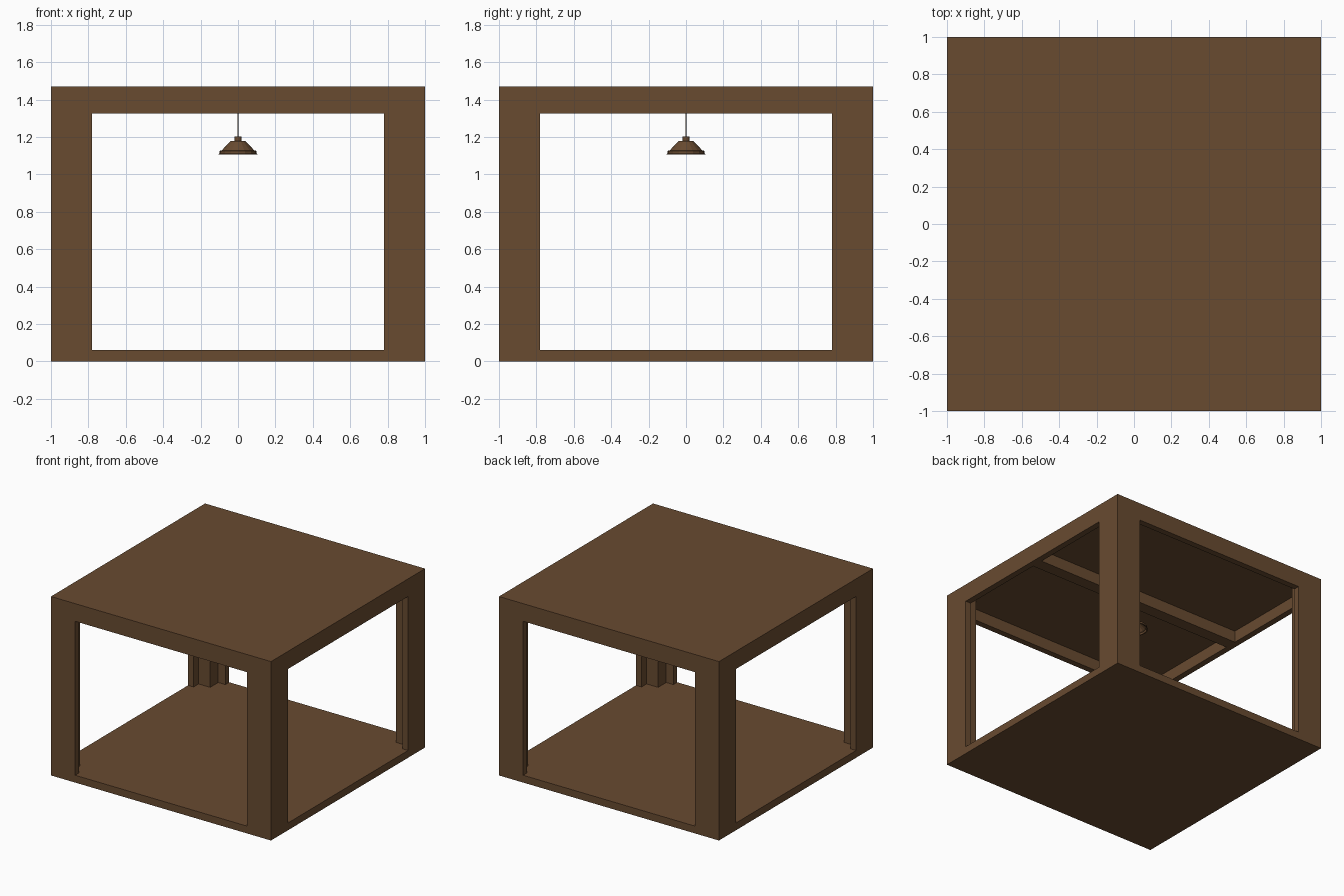
import bpy, bmesh, math
from mathutils import Matrix

cube = bpy.data.objects.get("Cube")
if cube:
    bpy.data.objects.remove(cube, do_unlink=True)

wood = bpy.data.materials.new("brown wood")
wood.use_nodes = True
colour = (0.14, 0.07, 0.03, 1)
wood.diffuse_color = colour
wood.node_tree.nodes["Principled BSDF"].inputs["Base Color"].default_value = colour

FLOOR, LINTEL, CEILING, TOP = 0.06, 1.325, 1.42, 1.47
OPEN, INNER, POST = 0.78, 0.95, 0.845   # opening edge, wall inside, post inside


def finish(name, bm):
    bmesh.ops.recalc_face_normals(bm, faces=bm.faces)
    mesh = bpy.data.meshes.new(name)
    bm.to_mesh(mesh)
    bm.free()
    mesh.materials.append(wood)
    obj = bpy.data.objects.new(name, mesh)
    bpy.context.collection.objects.link(obj)
    return obj


def box(name, low, high):
    bm = bmesh.new()
    size = [b - a for a, b in zip(low, high)]
    mid = [(a + b) / 2 for a, b in zip(low, high)]
    bmesh.ops.create_cube(bm, size=1, matrix=Matrix.Translation(mid) @ Matrix.Diagonal((*size, 1)))
    return finish(name, bm)


def prism(name, outline, bottom, top):
    bm = bmesh.new()
    face = bm.faces.new([bm.verts.new((x, y, bottom)) for x, y in outline])
    out = bmesh.ops.extrude_face_region(bm, geom=[face], use_keep_orig=True)
    verts = [g for g in out["geom"] if isinstance(g, bmesh.types.BMVert)]
    bmesh.ops.translate(bm, verts=verts, vec=(0, 0, top - bottom))
    return finish(name, bm)


def lathe(name, profile, sides):
    bm = bmesh.new()
    verts = [bm.verts.new((r, 0, z)) for r, z in profile]
    edges = [bm.edges.new(pair) for pair in zip(verts, verts[1:])]
    bmesh.ops.spin(bm, geom=verts + edges, cent=(0, 0, 0), axis=(0, 0, 1),
                   angle=math.tau, steps=sides, use_merge=True)
    bmesh.ops.remove_doubles(bm, verts=bm.verts, dist=0.0001)
    return finish(name, bm)


# Floor, roof and the beam across the ceiling
box("floor", (-1, -1, 0), (1, 1, FLOOR))
box("roof", (-1, -1, CEILING), (1, 1, TOP))
box("ceiling_beam", (-INNER, -0.05, LINTEL), (INNER, 0.05, CEILING))

# Corner posts with the thin wall strips beside them
corner = [(1, 1), (OPEN, 1), (OPEN, INNER), (POST, INNER),
          (POST, POST), (INNER, POST), (INNER, OPEN), (1, OPEN)]
for depth, sy in (("front", -1), ("back", 1)):
    for side, sx in (("right", -1), ("left", 1)):
        outline = [(sx * x, sy * y) for x, y in corner]
        prism(f"{depth}_{side}_corner_post", outline, FLOOR, CEILING)

# Lintels over the four openings
for i, name in enumerate(("left", "back", "right", "front")):
    lintel = box(name + "_lintel", (INNER, -OPEN, LINTEL), (1, OPEN, CEILING))
    lintel.data.transform(Matrix.Rotation(i * math.pi / 2, 4, "Z"))

# Hanging lamp: cord, cap and hollow shade with a flared rim
lathe("lamp_cord", [(0, 1.2), (0.004, 1.2), (0.004, LINTEL), (0, LINTEL)], 8)
lathe("lamp_cap", [(0, 1.18), (0.018, 1.18), (0.018, 1.203), (0, 1.203)], 16)
lathe("lamp_shade", [(0, 1.18), (0.037, 1.18), (0.088, 1.128), (0.1, 1.126),
                     (0.1, 1.112), (0.105, 1.106), (0.097, 1.106),
                     (0.094, 1.12), (0.084, 1.124), (0.034, 1.174), (0, 1.174)], 16)
